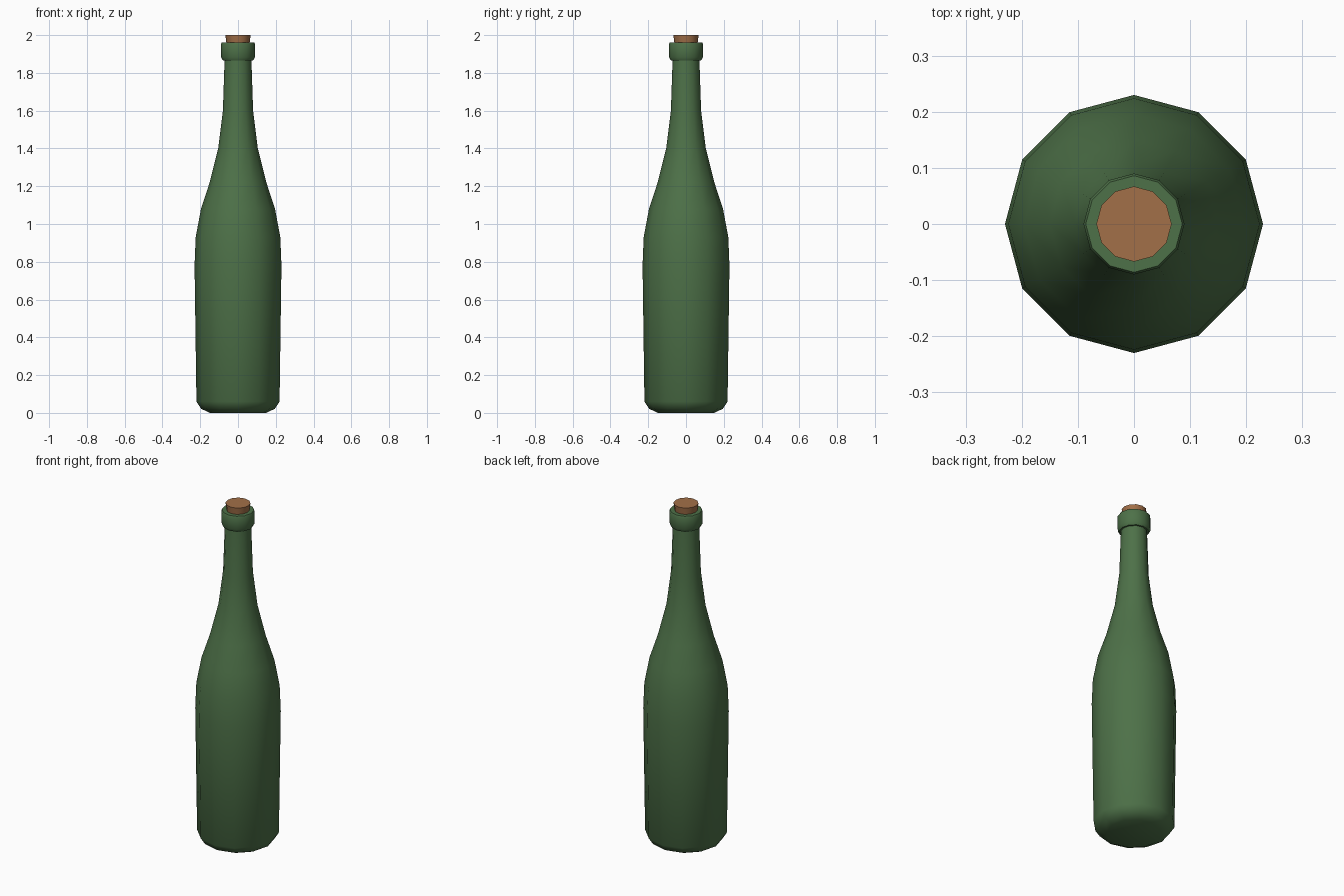
import bpy, bmesh, math

if "Cube" in bpy.data.objects:
    bpy.data.objects.remove(bpy.data.objects["Cube"])

SIDES = 12

def material(name, color):
    m = bpy.data.materials.new(name)
    m.diffuse_color = (*color, 1)
    m.use_nodes = True
    m.node_tree.nodes["Principled BSDF"].inputs["Base Color"].default_value = m.diffuse_color
    return m

def lathe(name, profile, mat, angle):
    """Revolve (radius, height) points around z, capping both ends."""
    bm = bmesh.new()
    rings = [[bm.verts.new((r * math.cos(2 * math.pi * i / SIDES),
                            r * math.sin(2 * math.pi * i / SIDES), z))
              for i in range(SIDES)] for r, z in profile]
    for a, b in zip(rings, rings[1:]):
        for i in range(SIDES):
            j = (i + 1) % SIDES
            bm.faces.new((a[i], a[j], b[j], b[i]))
    bm.faces.new(rings[0][::-1])
    bm.faces.new(rings[-1])
    me = bpy.data.meshes.new(name)
    bm.to_mesh(me)
    bm.free()
    me.materials.append(mat)
    ob = bpy.data.objects.new(name, me)
    bpy.context.collection.objects.link(ob)
    bpy.ops.object.select_all(action='DESELECT')
    ob.select_set(True)
    bpy.context.view_layer.objects.active = ob
    bpy.ops.object.shade_smooth_by_angle(angle=math.radians(angle))

green = material("green glass", (0.075, 0.165, 0.065))
cork = material("cork brown", (0.36, 0.16, 0.065))

# Body, shoulder and neck
lathe("bottle_body", [(0.15, 0), (0.195, 0.022), (0.22, 0.06), (0.23, 0.78),
                      (0.224, 0.93), (0.196, 1.08), (0.15, 1.22), (0.105, 1.40),
                      (0.08, 1.60), (0.071, 1.87)], green, 60)

# Raised lip around the mouth
lathe("bottle_lip", [(0.071, 1.865), (0.08, 1.866), (0.09, 1.883),
                     (0.09, 1.952), (0.086, 1.96), (0.06, 1.96)], green, 40)

# Tapered stopper
lathe("cork_stopper", [(0.059, 1.94), (0.067, 2.0)], cork, 40)
